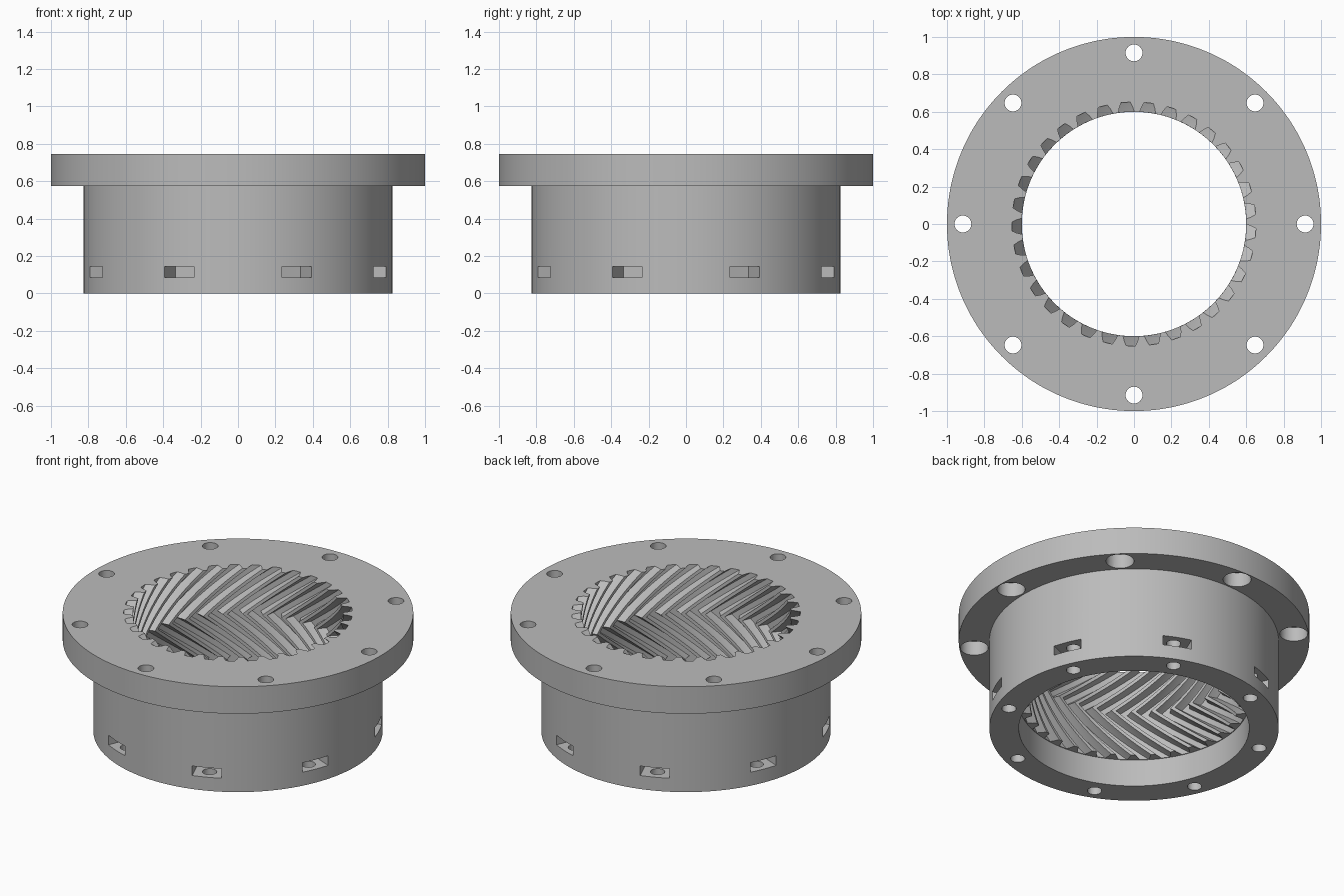
import bpy, bmesh
from math import pi, cos, sin, radians
from mathutils import Matrix, Vector

if "Cube" in bpy.data.objects:
    bpy.data.objects.remove(bpy.data.objects["Cube"])

TEETH = 33
PITCH = 2 * pi / TEETH
PHASE = radians(93.9)
HEIGHT, FLANGE_Z, GEAR_Z = 0.745, 0.575, 0.17
TWIST = 3 * PITCH          # turn of each half of the herringbone
LAYERS = 12                # slices in each half

# One groove of the internal gear: (fraction of pitch, radius)
GROOVE = [(-0.375, 0.60), (-0.3, 0.627), (-0.2, 0.652), (0, 0.652),
          (0.2, 0.652), (0.3, 0.627), (0.375, 0.60), (0.5, 0.60)]
STEPS = len(GROOVE)

grey = bpy.data.materials.new("Plain grey")
grey.use_nodes = True
grey.diffuse_color = (0.5, 0.5, 0.5, 1)
grey.node_tree.nodes["Principled BSDF"].inputs["Base Color"].default_value = (0.5, 0.5, 0.5, 1)


def circle(radius, z):
    n = TEETH * STEPS
    angles = [PHASE + (i - 3) * 2 * pi / n for i in range(n)]
    return [(radius * cos(a), radius * sin(a), z) for a in angles]


def gear_loop(turn, z):
    points = []
    for tooth in range(TEETH):
        for frac, radius in GROOVE:
            a = PHASE + turn + (tooth + frac) * PITCH
            points.append((radius * cos(a), radius * sin(a), z))
    return points


def make_object(name, bm):
    bmesh.ops.recalc_face_normals(bm, faces=bm.faces)
    mesh = bpy.data.meshes.new(name)
    bm.to_mesh(mesh)
    bm.free()
    mesh.materials.append(grey)
    obj = bpy.data.objects.new(name, mesh)
    bpy.context.collection.objects.link(obj)
    return obj


# Flanged housing with the herringbone gear on its inner wall
loops = [circle(1, HEIGHT), circle(1, FLANGE_Z), circle(0.825, FLANGE_Z),
         circle(0.825, 0), circle(0.657, 0), circle(0.657, GEAR_Z)]
for k in range(2 * LAYERS + 1):
    t = k / (2 * LAYERS)
    turn = TWIST * (1 - abs(2 * t - 1))
    loops.append(gear_loop(turn, GEAR_Z + t * (HEIGHT - GEAR_Z)))

bm = bmesh.new()
rings = [[bm.verts.new(p) for p in loop] for loop in loops]
for r, ring in enumerate(rings):
    other = rings[(r + 1) % len(rings)]
    for i in range(len(ring)):
        j = (i + 1) % len(ring)
        bm.faces.new((ring[i], ring[j], other[j], other[i]))
housing = make_object("ring_gear_housing", bm)


def cut(name, radius, z_low, z_high, first_angle, size=None):
    """Cut eight round holes, or boxes if a size is given, around the axis."""
    bm = bmesh.new()
    centre = Vector((radius, 0, (z_low + z_high) / 2))
    depth = z_high - z_low
    for k in range(8):
        place = Matrix.Rotation(first_angle + k * pi / 4, 4, 'Z') @ Matrix.Translation(centre)
        if isinstance(size, tuple):
            shape = Matrix.Diagonal((size[0], size[1], depth, 1))
            bmesh.ops.create_cube(bm, size=1, matrix=place @ shape)
        else:
            bmesh.ops.create_cone(bm, cap_ends=True, segments=32, radius1=size,
                                  radius2=size, depth=depth, matrix=place)
    cutter = make_object(name, bm)
    cutter.hide_render = True
    mod = housing.modifiers.new(name, 'BOOLEAN')
    mod.operation = 'DIFFERENCE'
    mod.solver = 'EXACT'
    mod.object = cutter
    bpy.ops.object.modifier_apply(modifier=name)
    bpy.data.objects.remove(cutter)


bpy.ops.object.select_all(action='DESELECT')
bpy.context.view_layer.objects.active = housing
housing.select_set(True)

# Flange bolt holes with counterbores from below
cut("bolt_holes", 0.915, 0.5, 0.8, 0, 0.045)
cut("counterbores", 0.915, 0.5, FLANGE_Z + 0.09, 0, 0.08)
# Nut slots in the side wall and screw holes from the bottom face
cut("nut_slots", 0.765, 0.085, 0.145, pi / 8, (0.2, 0.172))
cut("screw_holes", 0.748, -0.05, 0.25, pi / 8, 0.041)

bpy.ops.object.shade_smooth_by_angle(angle=radians(25))
